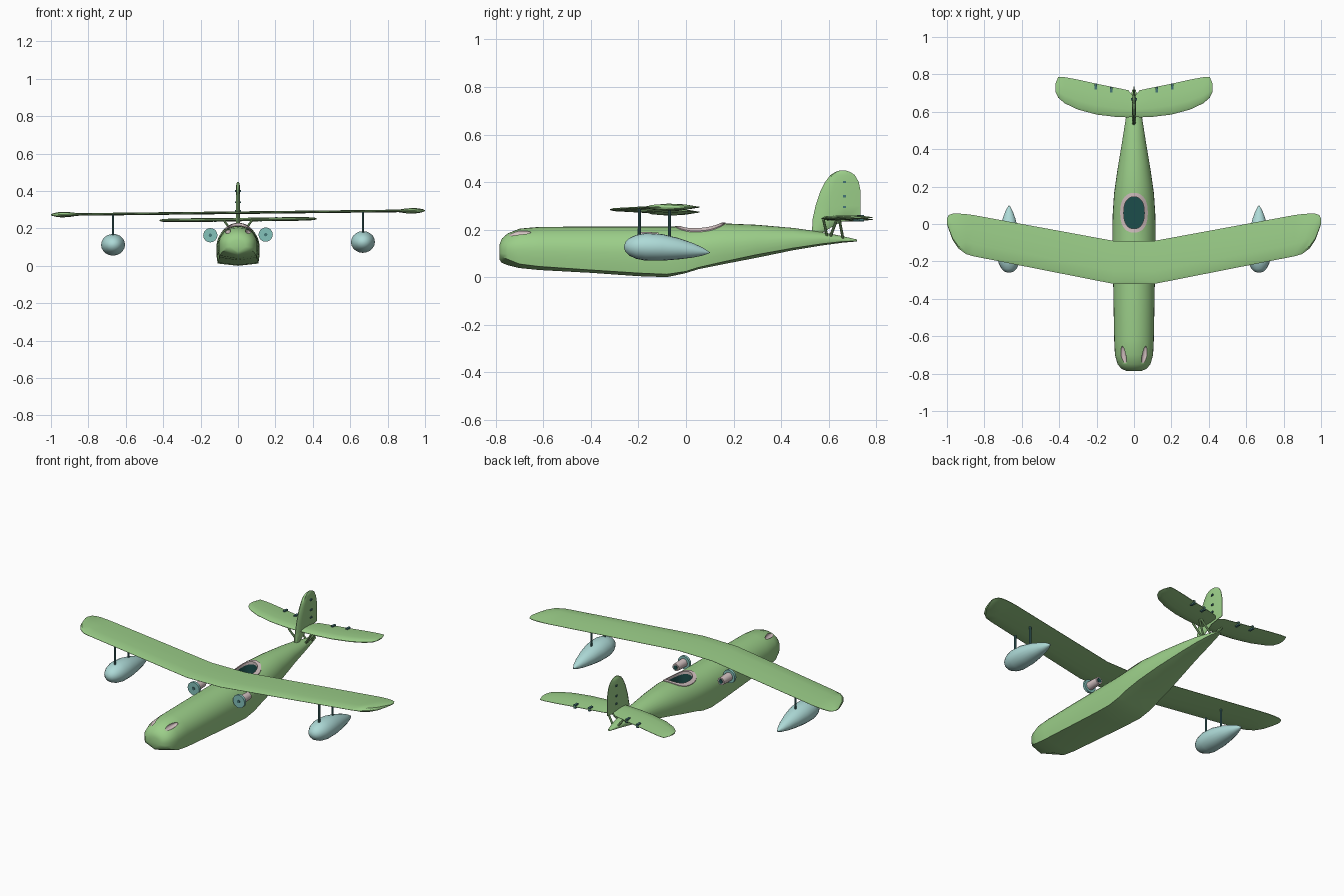
import bpy, bmesh, math
from mathutils import Vector, Matrix
from mathutils.bvhtree import BVHTree

if "Cube" in bpy.data.objects:
    bpy.data.objects.remove(bpy.data.objects["Cube"])


def material(name, rgb):
    m = bpy.data.materials.new(name)
    m.diffuse_color = (*rgb, 1)
    m.use_nodes = True
    m.node_tree.nodes["Principled BSDF"].inputs["Base Color"].default_value = m.diffuse_color
    return m


GREEN = material("light green", (0.33, 0.62, 0.25))
PALE = material("pale teal", (0.42, 0.70, 0.68))
TEAL = material("mid teal", (0.23, 0.54, 0.50))
DEEP = material("grey teal", (0.06, 0.18, 0.18))
DARK = material("dark teal", (0.012, 0.075, 0.07))
PINK = material("greyish pink", (0.66, 0.54, 0.54))
parts = []


def finish(name, bm, mat):
    bmesh.ops.recalc_face_normals(bm, faces=bm.faces)
    me = bpy.data.meshes.new(name)
    bm.to_mesh(me)
    bm.free()
    me.materials.append(mat)
    ob = bpy.data.objects.new(name, me)
    bpy.context.collection.objects.link(ob)
    parts.append(ob)
    return ob


def loft(name, rings, mat, closed=False):
    """Skin a list of equal-sized point rings; cap the ends unless closed."""
    bm = bmesh.new()
    vs = [[bm.verts.new(p) for p in r] for r in rings]
    n = len(vs[0])
    pairs = list(zip(vs, vs[1:])) + ([(vs[-1], vs[0])] if closed else [])
    for a, b in pairs:
        for i in range(n):
            j = (i + 1) % n
            bm.faces.new((a[i], a[j], b[j], b[i]))
    if not closed:
        bm.faces.new(vs[0])
        bm.faces.new(vs[-1])
    return finish(name, bm, mat)


def rod(name, a, b, r, mat, sides=8, r2=None):
    a, b = Vector(a), Vector(b)
    d = b - a
    bm = bmesh.new()
    m = Matrix.Translation((a + b) / 2) @ d.to_track_quat('Z', 'Y').to_matrix().to_4x4()
    bmesh.ops.create_cone(bm, cap_ends=True, segments=sides, radius1=r,
                          radius2=r if r2 is None else r2, depth=d.length, matrix=m)
    return finish(name, bm, mat)


def box(name, c, size, mat):
    bm = bmesh.new()
    bmesh.ops.create_cube(bm, size=1, matrix=Matrix.Translation(c) @ Matrix.Diagonal((*size, 1)))
    return finish(name, bm, mat)


def foil(lead, trail, t):
    """Thin aerofoil section as (chord position, offset) pairs."""
    c = trail - lead
    up = [(0, 0.12), (0.07, 0.75), (0.3, 1), (0.65, 0.8), (1, 0.12)]
    return [(lead + c * u, t / 2 * h) for u, h in up] + \
           [(lead + c * u, -t / 2 * h) for u, h in reversed(up)]


def span(name, stations, z, mat):
    """Symmetric wing from half-span stations (x, lead, trail, thickness)."""
    full = [(-x, a, b, t) for x, a, b, t in reversed(stations) if x > 0] + stations
    return loft(name, [[(x, y, z + h) for y, h in foil(a, b, t)] for x, a, b, t in full], mat)


# Hull: y, half width, keel, chine, side and top heights
hull = [(-.785, .042, .075, .095, .11, .137), (-.775, .066, .06, .085, .115, .162),
        (-.75, .088, .05, .075, .115, .184), (-.70, .102, .038, .055, .115, .204),
        (-.62, .106, .03, .045, .11, .211), (-.4, .11, .018, .03, .105, .213),
        (-.2, .113, .004, .017, .1, .213), (-.08, .115, 0, .012, .1, .212),
        (0, .115, .017, .024, .105, .212), (.05, .114, .033, .04, .11, .215),
        (.16, .107, .055, .065, .12, .226), (.3, .087, .082, .095, .135, .22),
        (.45, .062, .113, .122, .15, .207), (.57, .043, .133, .14, .16, .19),
        (.66, .025, .145, .15, .158, .172), (.72, .008, .15, .152, .154, .158)]
rings = []
for y, w, zb, zc, zs, zt in hull:
    half = [(w * .95, zc), (w, (zc + zs) / 2)]
    half += [(w * math.cos(k * math.pi / 16), zs + (zt - zs) * math.sin(k * math.pi / 16))
             for k in range(8)]
    rings.append([(0, y, zb)] + [(x, y, z) for x, z in half] + [(0, y, zt)]
                 + [(-x, y, z) for x, z in reversed(half)])
fuselage = loft("fuselage", rings, GREEN)
bm = bmesh.new()
bm.from_mesh(fuselage.data)
tree = BVHTree.FromBMesh(bm)
bm.free()


def oval(a, rx, ry):
    c, s = math.cos(a), math.sin(a)
    return (rx * math.copysign(abs(c) ** .85, c), .06 + ry * math.copysign(abs(s) ** .85, s))


# Cockpit rim that follows the hull surface
rim, N = [], 36
for i in range(N):
    a = 2 * math.pi * i / N
    ring = []
    for rx, ry, dz in ((.055, .085, -.012), (.055, .085, .004), (.074, .106, .004), (.074, .106, -.006)):
        x, y = oval(a, rx, ry)
        hit = tree.ray_cast(Vector((x, y, 1)), Vector((0, 0, -1)))[0]
        ring.append((x, y, hit.z + dz))
    rim.append(ring)
loft("cockpit_rim", rim, PINK, closed=True)

# Cutters: cockpit well and nose recesses
cutters = [loft("cockpit_cutter", [[(*oval(2 * math.pi * i / N, .058, .088), z) for i in range(N)]
                                   for z in (.11, .3)], DARK)]
for s in (-1, 1):
    bm = bmesh.new()
    bmesh.ops.create_uvsphere(bm, u_segments=20, v_segments=12, radius=1,
                              matrix=Matrix.Translation((s * .056, -.72, .188))
                              @ Matrix.Rotation(-s * .1, 4, 'Z')
                              @ Matrix.Diagonal((.016, .068, .015, 1)))
    cutters.append(finish("nose_recess_cutter", bm, PINK))
for c in cutters:
    parts.remove(c)
    c.hide_render = True
    mod = fuselage.modifiers.new("cut", 'BOOLEAN')
    mod.operation, mod.object, mod.solver = 'DIFFERENCE', c, 'EXACT'
    mod.material_mode = 'TRANSFER'
    bpy.context.view_layer.objects.active = fuselage
    bpy.ops.object.modifier_apply(modifier=mod.name)
for c in cutters:
    bpy.data.objects.remove(c)

# Main wing with thicker rounded tips
span("wing", [(.0, -.32, -.09, .014), (.11, -.32, -.09, .014), (.86, -.172, .048, .014),
              (.90, -.16, .053, .026), (.94, -.13, .056, .03), (.97, -.085, .055, .024),
              (.99, -.03, .048, .014), (1.0, .0, .03, .005)], .284, GREEN)

# Tailplane and fin
span("tailplane", [(0, .575, .68, .018), (.03, .57, .715, .018), (.1, .573, .73, .02),
                   (.2, .585, .75, .02), (.3, .612, .772, .02), (.37, .645, .785, .018),
                   (.405, .675, .787, .014), (.42, .705, .75, .006)], .247, GREEN)
fin = [(.185, .53, .57, .022), (.232, .532, .65, .024), (.245, .533, .735, .024),
       (.3, .545, .735, .024), (.36, .565, .735, .024), (.4, .585, .727, .022),
       (.43, .608, .71, .02), (.443, .63, .69, .014), (.449, .648, .67, .006)]
loft("fin", [[(h, y, z) for y, h in foil(a, b, t)] for z, a, b, t in fin], GREEN)
for z in (.295, .34, .40):
    box("fin_hinge", (0, .667, z), (.03, .014, .009), DEEP)

# Float body: y and radius
profile = [(-.26, .006), (-.255, .022), (-.24, .038), (-.21, .053), (-.17, .061), (-.1, .059),
           (-.03, .047), (.03, .032), (.07, .018), (.1, .002)]

for s in (-1, 1):
    tag = "left" if s < 0 else "right"
    # Wing float on two struts
    body = []
    for y, r in profile:
        zc = .12 - .024 * max(0, (y + .15) / .25) ** 1.5
        body.append([(s * .668 + 1.05 * r * math.cos(2 * math.pi * k / 20), y,
                      zc + r * .95 * math.sin(2 * math.pi * k / 20)) for k in range(20)])
    loft(tag + "_float", body, PALE)
    for y in (-.195, -.07):
        rod(tag + "_float_strut", (s * .668, y, .15), (s * .668, y, .284), .006, DEEP)
    # Engine: flange, barrel and dark openings
    e = lambda y: (s * .148, y, .165)
    rod(tag + "_engine_flange", e(-.205), e(-.19), .038, TEAL, 24)
    rod(tag + "_engine_barrel", e(-.19), e(-.115), .024, PINK, 20, .021)
    rod(tag + "_engine_hub", e(-.208), e(-.204), .009, DEEP, 12)
    rod(tag + "_engine_outlet", e(-.118), e(-.112), .013, DARK, 12)
    # Tailplane struts
    for y0, y1 in ((.595, .578), (.605, .635), (.66, .645)):
        rod(tag + "_tail_strut", (s * .02, y0, .165), (s * .075, y1, .243), .006, GREEN)
    # Tailplane hinges
    for x, y in ((.122, .718), (.205, .735)):
        box(tag + "_tail_hinge", (s * x, y, .247), (.012, .03, .022), DEEP)

# Slight roll of the whole model, then smooth shading with sharp edges kept
for ob in parts:
    for v in ob.data.vertices:
        v.co.z += .011 * v.co.x if ob is not fuselage else 0
    bpy.ops.object.select_all(action='DESELECT')
    ob.select_set(True)
    bpy.context.view_layer.objects.active = ob
    bpy.ops.object.shade_smooth_by_angle(angle=math.radians(32))
